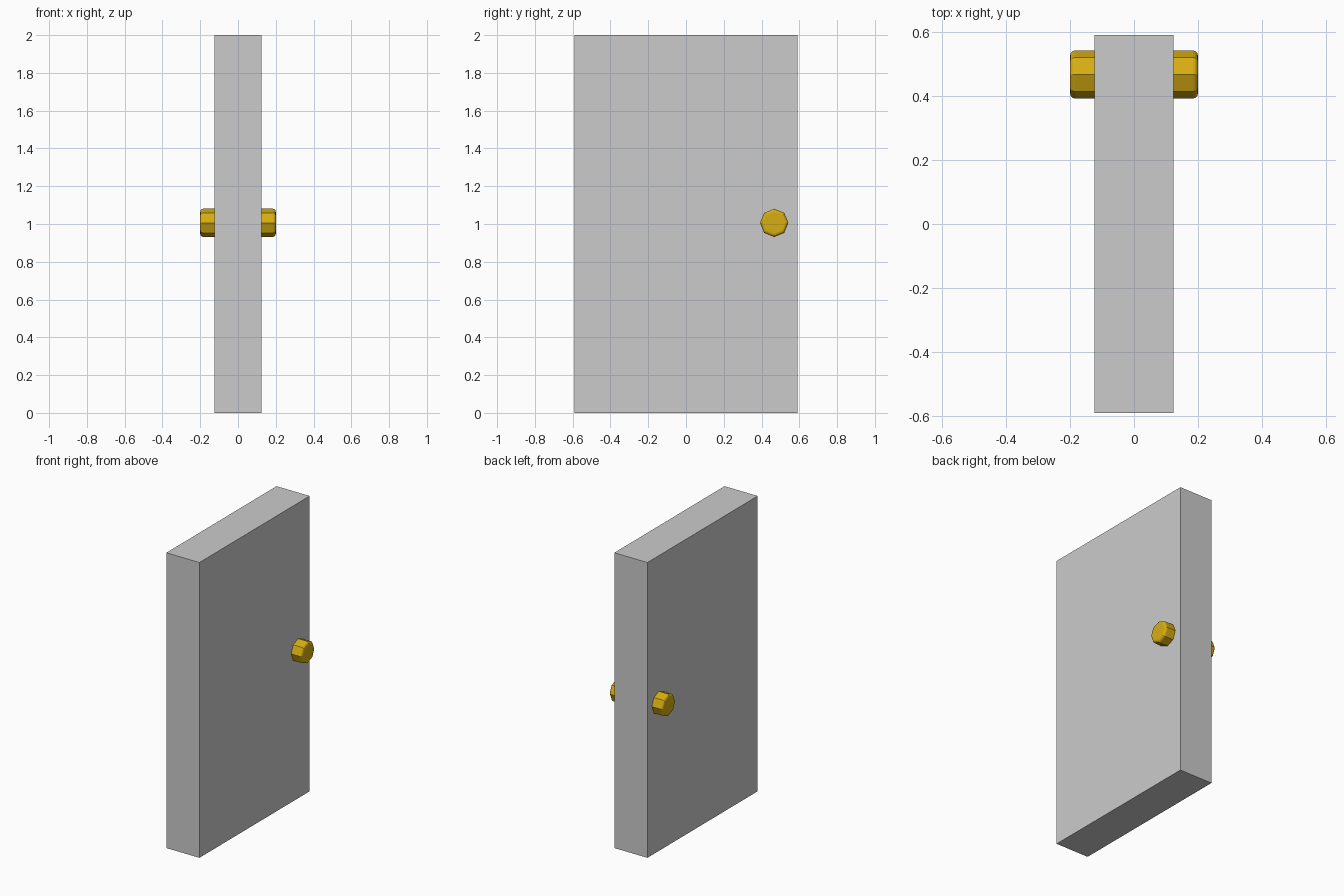
import bpy, math

if "Cube" in bpy.data.objects:
    bpy.data.objects.remove(bpy.data.objects["Cube"])


def material(name, color):
    m = bpy.data.materials.new(name)
    m.diffuse_color = (*color, 1)
    m.use_nodes = True
    m.node_tree.nodes["Principled BSDF"].inputs["Base Color"].default_value = m.diffuse_color
    return m


grey = material("light grey", (0.60, 0.60, 0.60))
gold = material("gold", (0.68, 0.42, 0.006))

# Door slab
bpy.ops.mesh.primitive_cube_add(size=1, location=(0, 0, 1))
slab = bpy.context.object
slab.name = "door_slab"
slab.scale = (0.248, 1.18, 2)
bpy.ops.object.transform_apply(location=False, rotation=False, scale=True)
slab.data.materials.append(grey)

# Octagonal knob running through the slab, with softened end rims
bpy.ops.mesh.primitive_cylinder_add(vertices=8, radius=0.075, depth=0.4,
                                    location=(0, 0.467, 1.006),
                                    rotation=(0, math.pi / 2, 0))
knob = bpy.context.object
knob.name = "door_knob"
knob.data.materials.append(gold)
weights = knob.data.attributes.new("bevel_weight_edge", 'FLOAT', 'EDGE')
for e in knob.data.edges:
    a, b = (knob.data.vertices[i].co for i in e.vertices)
    weights.data[e.index].value = 1.0 if abs(a.z - b.z) < 0.01 else 0.0
bevel = knob.modifiers.new("rim", 'BEVEL')
bevel.limit_method = 'WEIGHT'
bevel.width = 0.016
bevel.segments = 3
